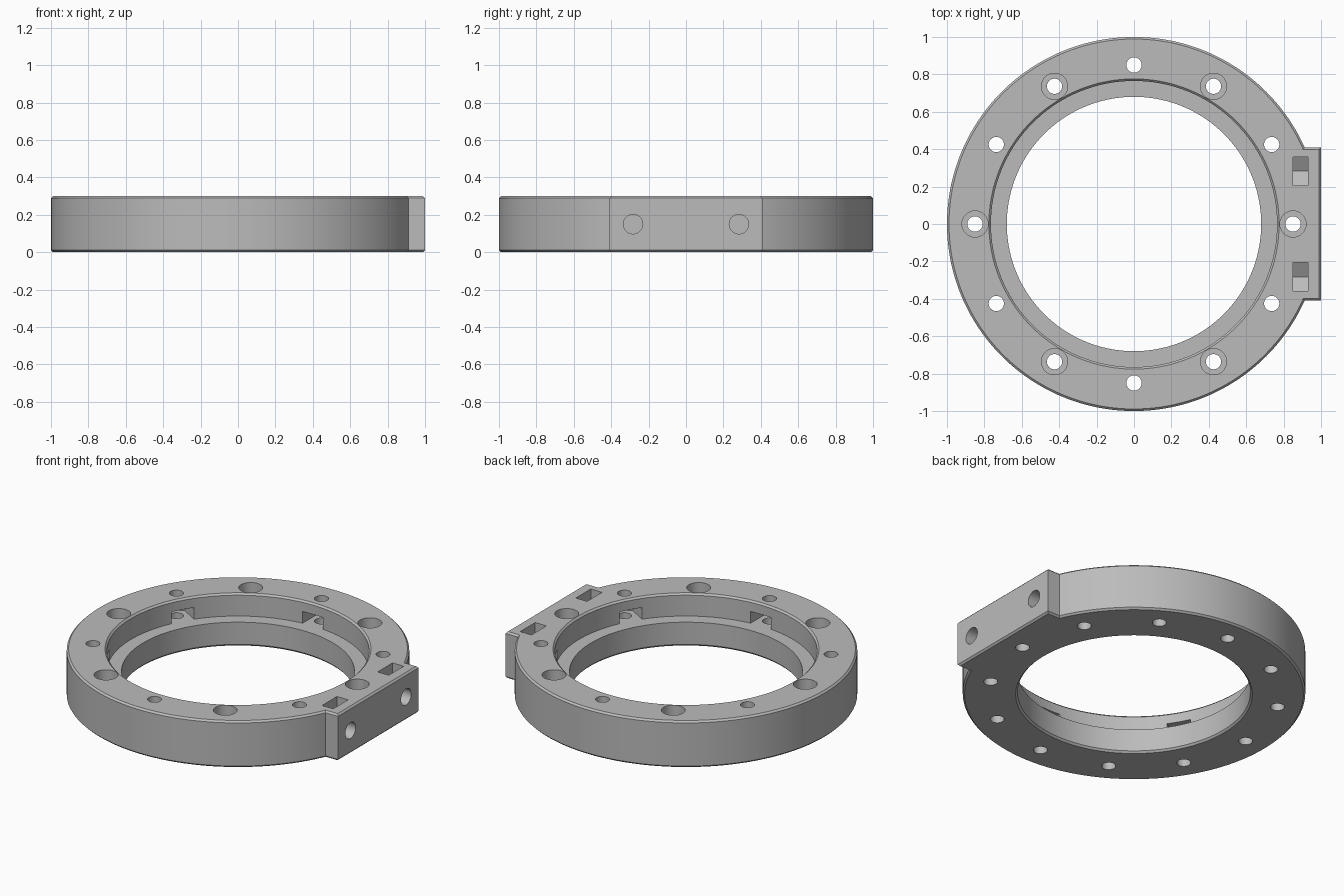
import bpy
import bmesh
from math import cos, sin, pi, radians, asin
from mathutils import Matrix

cube = bpy.data.objects.get("Cube")
if cube:
    bpy.data.objects.remove(cube, do_unlink=True)

HEIGHT, CHAMFER = 0.30, 0.011
PITCH_R = 0.85                     # bolt circle radius
LEDGE_Z = 0.155                    # step inside the bore
BLOCK_Y, BOLT_Y = 0.41, 0.283      # half width of side block, side bolt offset

grey = bpy.data.materials.new("Plain grey")
grey.use_nodes = True
colour = (0.50, 0.50, 0.50, 1)
grey.diffuse_color = colour
grey.node_tree.nodes["Principled BSDF"].inputs["Base Color"].default_value = colour


def circle(r, n):
    return [(r * cos(2 * pi * i / n), r * sin(2 * pi * i / n)) for i in range(n)]


def loft(bm, sections, matrix=Matrix()):
    """Closed solid through (outline, height) sections."""
    loops = [[bm.verts.new(matrix @ Matrix.Translation((x, y, z)).translation)
              for x, y in outline] for outline, z in sections]
    n = len(loops[0])
    for low, high in zip(loops, loops[1:]):
        for i in range(n):
            j = (i + 1) % n
            bm.faces.new((low[i], low[j], high[j], high[i]))
    bm.faces.new(loops[0][::-1])
    bm.faces.new(loops[-1])


def make_object(name, bm):
    bmesh.ops.recalc_face_normals(bm, faces=bm.faces)
    mesh = bpy.data.meshes.new(name)
    bm.to_mesh(mesh)
    bm.free()
    mesh.materials.append(grey)
    obj = bpy.data.objects.new(name, mesh)
    bpy.context.collection.objects.link(obj)
    return obj


def cut(target, name, bm):
    """Subtract the solid and remove the cutter."""
    cutter = make_object(name, bm)
    cutter.hide_render = True
    mod = target.modifiers.new(name, 'BOOLEAN')
    mod.operation, mod.solver, mod.object = 'DIFFERENCE', 'EXACT', cutter
    bpy.context.view_layer.objects.active = target
    bpy.ops.object.modifier_apply(modifier=mod.name)
    bpy.data.objects.remove(cutter, do_unlink=True)


def spoke(degrees):
    return Matrix.Rotation(radians(degrees), 4, 'Z')


def body_outline(inset):
    """Round ring outline with a flat block on the +x side."""
    r, y = 1 - inset, BLOCK_Y - inset
    start, steps = asin(y / r), 150
    arc = [start + (2 * pi - 2 * start) * i / steps for i in range(steps + 1)]
    return [(r * cos(a), r * sin(a)) for a in arc] + [(r, -y), (r, y)]


# Ring body with chamfered rims
bm = bmesh.new()
loft(bm, [(body_outline(CHAMFER), 0), (body_outline(0), CHAMFER),
          (body_outline(0), HEIGHT - CHAMFER), (body_outline(CHAMFER), HEIGHT)])
ring = make_object("mounting_ring", bm)

# Stepped bore with chamfered mouths
bm = bmesh.new()
bore = [(0.70, -0.01), (0.68, 0.012), (0.68, LEDGE_Z), (0.765, LEDGE_Z),
        (0.765, HEIGHT - 0.011), (0.786, HEIGHT + 0.01)]
loft(bm, [(circle(r, 144), z) for r, z in bore])
cut(ring, "bore", bm)

# Bolt recesses, nut slots open to the bore, and nut slots in the block
bm = bmesh.new()
w = 0.073
nut = [(0.70, -w), (PITCH_R + 0.042, -w), (PITCH_R + 0.084, 0),
       (PITCH_R + 0.042, w), (0.70, w)]
for k in range(6):
    loft(bm, [(circle(0.07, 32), 0.16), (circle(0.07, 32), 0.35)],
         spoke(60 * k) @ Matrix.Translation((PITCH_R, 0, 0)))
    loft(bm, [(nut, LEDGE_Z), (nut, 0.23)], spoke(60 * k + 30))
s = 0.076
pocket = [(-s, 0.35), (-s, 0.107), (0, 0.063), (s, 0.107), (s, 0.35)]
along_x = Matrix(((0, 0, 1, 0), (1, 0, 0, 0), (0, 1, 0, 0), (0, 0, 0, 1)))
for side in (-1, 1):
    loft(bm, [(pocket, 0.85), (pocket, 0.93)],
         Matrix.Translation((0, side * BOLT_Y, 0)) @ along_x)
cut(ring, "recesses", bm)

# Through holes on the bolt circle and blind holes in the block face
bm = bmesh.new()
for k in range(12):
    loft(bm, [(circle(0.041, 28), -0.05), (circle(0.041, 28), 0.35)],
         spoke(30 * k) @ Matrix.Translation((PITCH_R, 0, 0)))
for side in (-1, 1):
    loft(bm, [(circle(0.052, 28), 0.80), (circle(0.052, 28), 1.05)],
         Matrix.Translation((0, side * BOLT_Y, HEIGHT / 2)) @ along_x)
cut(ring, "bolt_holes", bm)

# Smooth curved walls, crisp edges
bpy.ops.object.select_all(action='DESELECT')
ring.select_set(True)
bpy.context.view_layer.objects.active = ring
bpy.ops.object.shade_smooth_by_angle(angle=radians(25))
